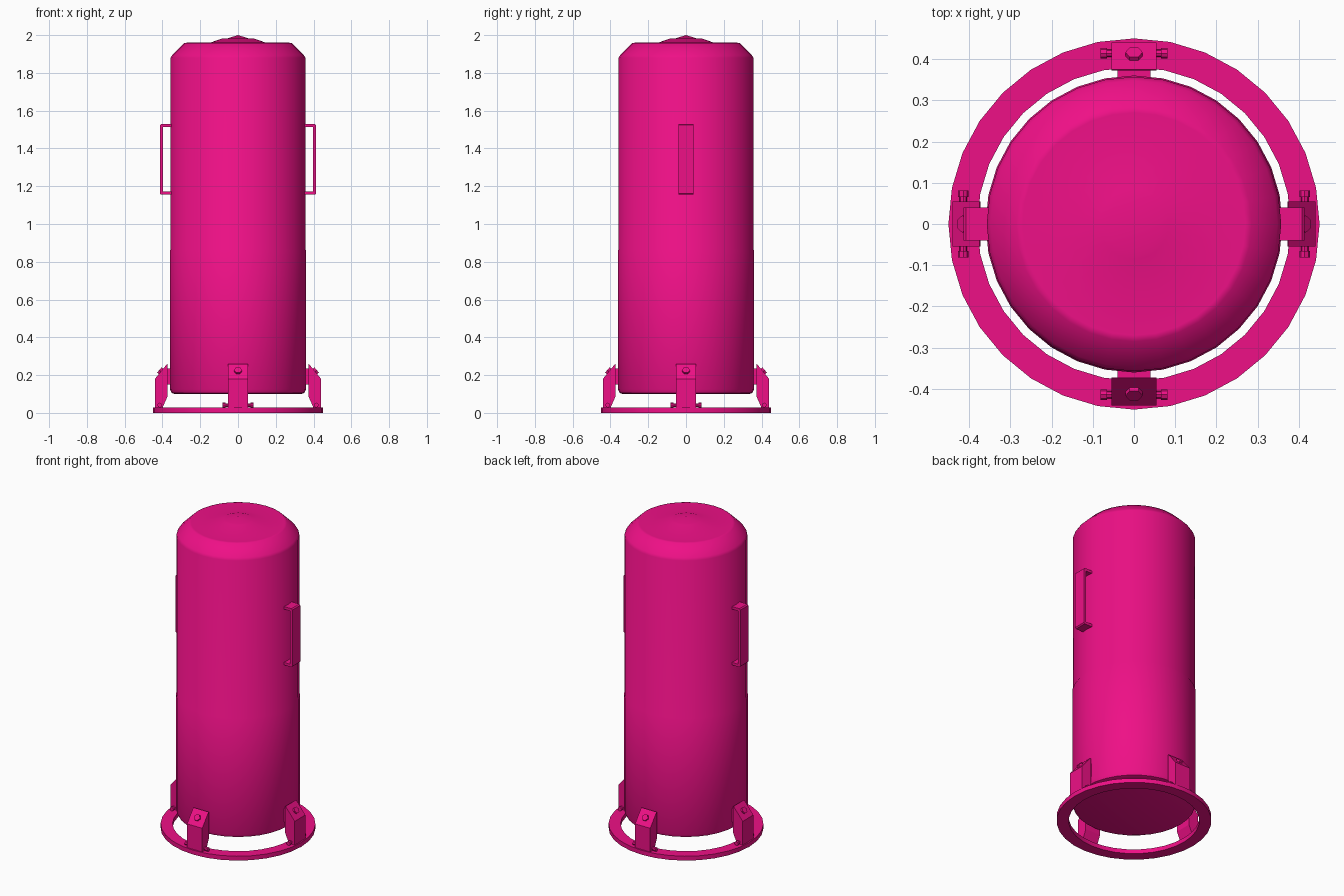
import bpy, bmesh
from math import sin, cos, pi, radians
from mathutils import Matrix, Vector

if "Cube" in bpy.data.objects:
    bpy.data.objects.remove(bpy.data.objects["Cube"])

pink = bpy.data.materials.new("pink_paint")
pink.diffuse_color = (0.86, 0.005, 0.24, 1)
pink.use_nodes = True
pink.node_tree.nodes["Principled BSDF"].inputs["Base Color"].default_value = pink.diffuse_color


def finish(name, bm, turn=0, smooth=False):
    bmesh.ops.recalc_face_normals(bm, faces=bm.faces)
    bm.transform(Matrix.Rotation(turn, 4, 'Z'))
    mesh = bpy.data.meshes.new(name)
    bm.to_mesh(mesh)
    bm.free()
    mesh.materials.append(pink)
    ob = bpy.data.objects.new(name, mesh)
    bpy.context.collection.objects.link(ob)
    if smooth:
        bpy.ops.object.select_all(action='DESELECT')
        ob.select_set(True)
        bpy.context.view_layer.objects.active = ob
        bpy.ops.object.shade_smooth_by_angle(angle=radians(35))
    return ob


def lathe(name, profile, closed=False, n=32):
    """Revolve (radius, z) points about z; open profiles start and end on the axis."""
    bm = bmesh.new()
    rings = []
    for r, z in profile:
        if r == 0:
            rings.append([bm.verts.new((0, 0, z))] * n)
        else:
            rings.append([bm.verts.new((r * cos(2 * pi * i / n), r * sin(2 * pi * i / n), z))
                          for i in range(n)])
    pairs = list(zip(rings, rings[1:]))
    if closed:
        pairs.append((rings[-1], rings[0]))
    for a, b in pairs:
        for i in range(n):
            j = (i + 1) % n
            bm.faces.new(list(dict.fromkeys((a[i], a[j], b[j], b[i]))))
    return finish(name, bm, smooth=True)


def extrude(name, profile, half, turn):
    """Extrude an (x, z) outline to +-half along y, then turn it about z."""
    bm = bmesh.new()
    face = bm.faces.new([bm.verts.new((x, -half, z)) for x, z in profile])
    new = bmesh.ops.extrude_face_region(bm, geom=[face])
    verts = [v for v in new['geom'] if isinstance(v, bmesh.types.BMVert)]
    bmesh.ops.translate(bm, verts=verts, vec=(0, 2 * half, 0))
    return finish(name, bm, turn)


def bolt(name, centre, axis, pieces, turn, sides=6):
    """Stack of (offset, radius, length) prisms along an axis."""
    bm = bmesh.new()
    rot = Vector((0, 0, 1)).rotation_difference(Vector(axis)).to_matrix().to_4x4()
    for off, r, length in pieces:
        m = Matrix.Translation(centre) @ rot @ Matrix.Translation((0, 0, off))
        bmesh.ops.create_cone(bm, cap_ends=True, segments=sides, radius1=r,
                              radius2=r, depth=length, matrix=m)
    return finish(name, bm, turn)


# Tank with chamfered shoulder, dished lid and raised centre
lathe("tank_body", [(0, 0.10), (0.335, 0.10), (0.352, 0.106), (0.36, 0.125),
                    (0.36, 0.86), (0.357, 0.865), (0.357, 1.88), (0.348, 1.895),
                    (0.285, 1.957), (0.27, 1.96), (0.19, 1.945), (0.085, 1.982),
                    (0.065, 1.98), (0, 2.0)])

# Flat base ring
lathe("base_ring", [(0.38, 0), (0.45, 0), (0.45, 0.028), (0.38, 0.028)], closed=True)

# Four identical feet with their connectors and bolts
leg = [(0.40, 0.026), (0.44, 0.026), (0.44, 0.18), (0.375, 0.26), (0.372, 0.255),
       (0.372, 0.09)]
link = [(0.345, 0.15), (0.39, 0.15), (0.39, 0.235), (0.345, 0.235)]
for k, side in enumerate(("right", "back", "left", "front")):
    turn = k * pi / 2
    extrude(side + "_leg", leg, 0.054, turn)
    extrude(side + "_leg_connector", link, 0.04, turn)
    bolt(side + "_leg_bolt", (0.408, 0, 0.22), (0.08, 0, 0.065),
         [(0.004, 0.021, 0.014)], turn)
    bolt(side + "_foot_pin", (0.414, 0, 0.041), (0, 1, 0),
         [(0, 0.009, 0.14), (-0.073, 0.013, 0.016), (0.073, 0.013, 0.016)], turn, 8)

# Flat strap handles on both sides
handle = [(0.345, 1.155), (0.407, 1.155), (0.414, 1.162), (0.414, 1.523), (0.407, 1.53),
          (0.345, 1.53), (0.345, 1.513), (0.398, 1.513), (0.398, 1.172), (0.345, 1.172)]
for side, turn in (("right", 0), ("left", pi)):
    extrude(side + "_handle", handle, 0.04, turn)
